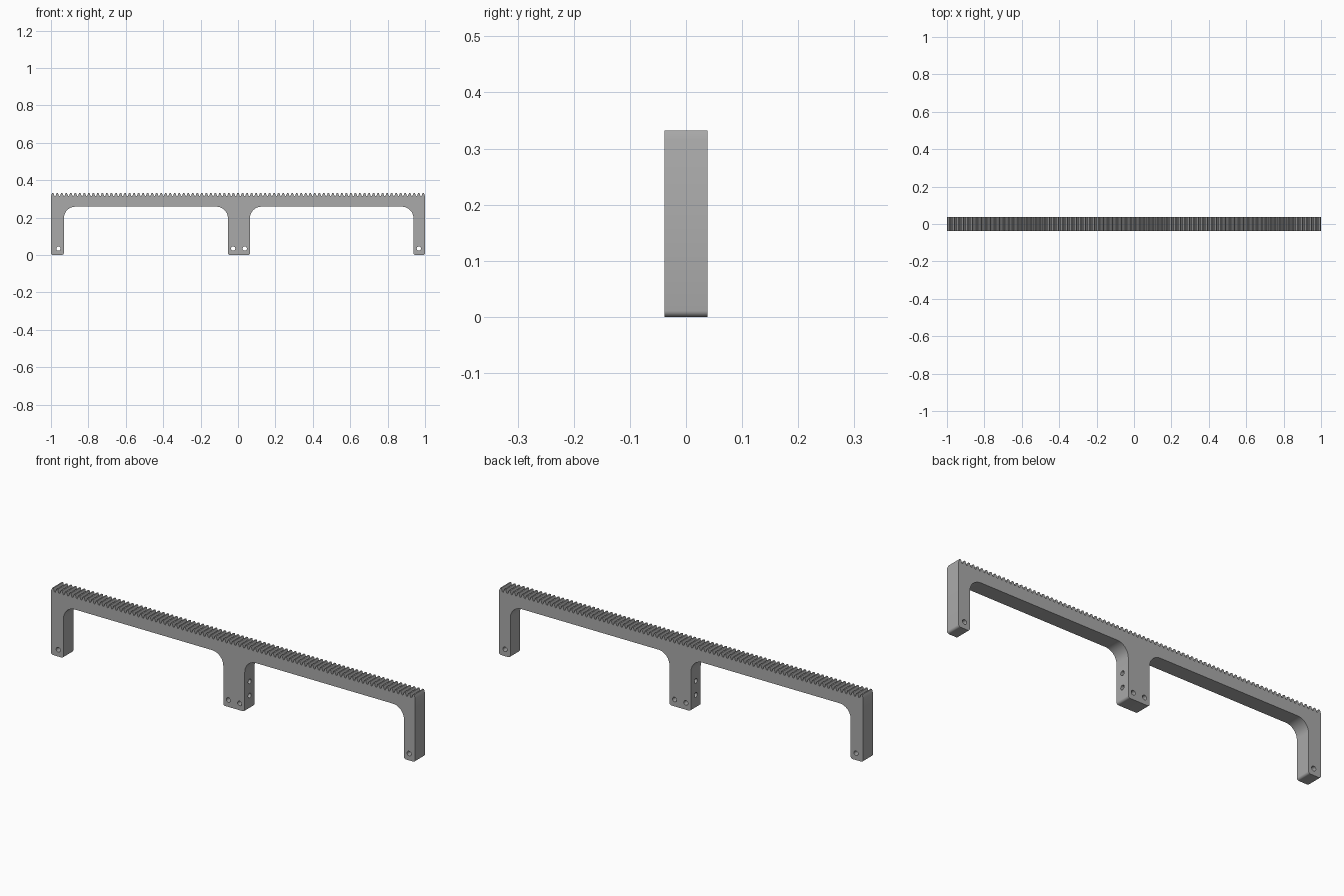
import bpy, bmesh, math
from mathutils import Matrix, Vector

cube = bpy.data.objects.get("Cube")
if cube:
    bpy.data.objects.remove(cube, do_unlink=True)

# Main dimensions
DEPTH = 0.077
ROOT_Z, TOP_Z = 0.3147, 0.332
BEAM_Z = 0.258
TEETH = 83
TOOTH_ROOT, TOOTH_TIP = 0.0191, 0.0065
PITCH = (2 - TOOTH_ROOT) / (TEETH - 1)
FILLET, FOOT_R = 0.0615, 0.011
SHIFT = 0.005
LEGS = [(-1, -0.931), (SHIFT - 0.059, SHIFT + 0.059), (0.938, 1)]

grey = bpy.data.materials.new("grey plastic")
grey.use_nodes = True
grey.diffuse_color = (0.4, 0.4, 0.4, 1)
grey.node_tree.nodes["Principled BSDF"].inputs["Base Color"].default_value = (0.4, 0.4, 0.4, 1)


def arc(cx, cz, r, start, end, steps):
    """Points on an arc between two angles in degrees."""
    angles = [math.radians(start + (end - start) * i / steps) for i in range(steps + 1)]
    return [(cx + r * math.cos(a), cz + r * math.sin(a)) for a in angles]


def make_object(name, bm):
    mesh = bpy.data.meshes.new(name)
    bmesh.ops.recalc_face_normals(bm, faces=bm.faces)
    bm.to_mesh(mesh)
    bm.free()
    obj = bpy.data.objects.new(name, mesh)
    bpy.context.collection.objects.link(obj)
    mesh.materials.append(grey)
    return obj


# Underside: legs with rounded feet, joined to the beam by fillets
profile = []
for i, (left, right) in enumerate(LEGS):
    if i > 0:
        profile += arc(left - FILLET, BEAM_Z - FILLET, FILLET, 90, 0, 14)
    profile += arc(left + FOOT_R, FOOT_R, FOOT_R, 180, 270, 6)
    profile += arc(right - FOOT_R, FOOT_R, FOOT_R, 270, 360, 6)
    if i < len(LEGS) - 1:
        profile += arc(right + FILLET, BEAM_Z - FILLET, FILLET, 180, 90, 14)

# Toothed top, from right to left
for i in reversed(range(TEETH)):
    x = -1 + TOOTH_ROOT / 2 + i * PITCH
    for half, z in ((TOOTH_ROOT, ROOT_Z), (TOOTH_TIP, TOP_Z), (-TOOTH_TIP, TOP_Z), (-TOOTH_ROOT, ROOT_Z)):
        profile.append((x + half / 2, z))

bm = bmesh.new()
face = bm.faces.new([bm.verts.new((x, -DEPTH / 2, z)) for x, z in profile])
extruded = bmesh.ops.extrude_face_region(bm, geom=[face])
bmesh.ops.translate(bm, vec=(0, DEPTH, 0),
                    verts=[v for v in extruded["geom"] if isinstance(v, bmesh.types.BMVert)])
rack = make_object("toothed_rack", bm)

# Screw holes: through the feet, and sideways through the middle leg
bm = bmesh.new()


def drill(location, axis, radius, length):
    turn = Matrix.Rotation(math.pi / 2, 4, axis)
    bmesh.ops.create_cone(bm, cap_ends=True, segments=24, radius1=radius, radius2=radius,
                          depth=length, matrix=Matrix.Translation(Vector(location)) @ turn)


for x in (-0.96, SHIFT - 0.031, SHIFT + 0.031, 0.967):
    drill((x, 0, 0.034), 'X', 0.0115, 0.2)
for z in (0.066, 0.136):
    drill((SHIFT, 0, z), 'Y', 0.0115, 0.2)
holes = make_object("hole_cutter", bm)
holes.hide_render = True

cut = rack.modifiers.new("screw holes", 'BOOLEAN')
cut.operation = 'DIFFERENCE'
cut.solver = 'EXACT'
cut.object = holes
bpy.ops.object.select_all(action='DESELECT')
rack.select_set(True)
bpy.context.view_layer.objects.active = rack
bpy.ops.object.modifier_apply(modifier=cut.name)
bpy.data.objects.remove(holes, do_unlink=True)
bpy.ops.object.shade_smooth_by_angle(angle=math.radians(30))
